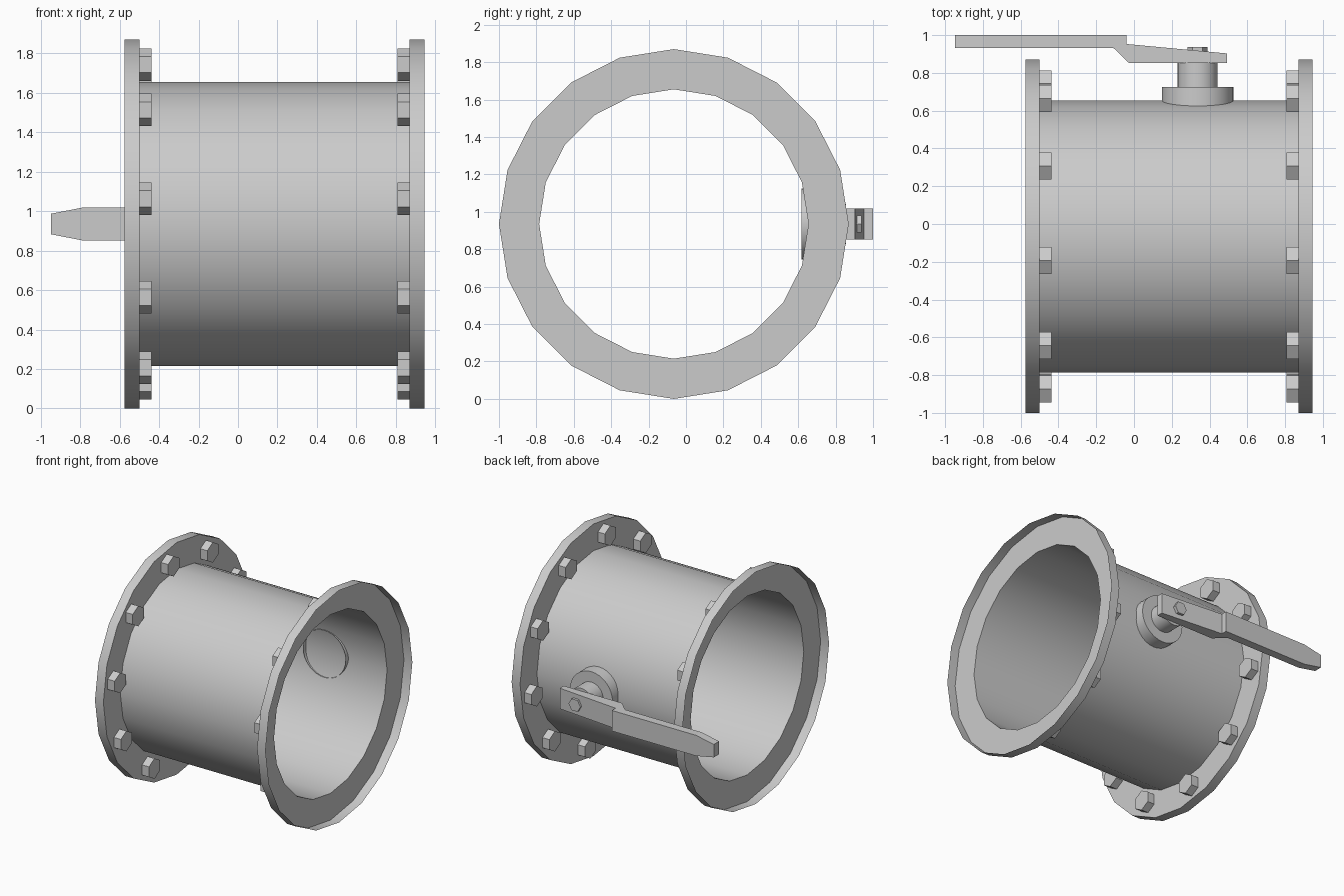
import bpy
import math
from mathutils import Vector

if "Cube" in bpy.data.objects:
    bpy.data.objects.remove(bpy.data.objects["Cube"])

CY, CZ = -0.065, 0.935        # pipe axis
STEM_X = 0.337                # handle stem position
SIDES = 20

metal = bpy.data.materials.new("grey metal")
metal.use_nodes = True
metal.diffuse_color = (0.6, 0.6, 0.6, 1)
metal.node_tree.nodes["Principled BSDF"].inputs["Base Color"].default_value = (0.6, 0.6, 0.6, 1)


def make(name, verts, faces, smooth=False):
    mesh = bpy.data.meshes.new(name)
    mesh.from_pydata(verts, [], faces)
    mesh.materials.append(metal)
    obj = bpy.data.objects.new(name, mesh)
    bpy.context.collection.objects.link(obj)
    if smooth:
        bpy.ops.object.select_all(action='DESELECT')
        obj.select_set(True)
        bpy.context.view_layer.objects.active = obj
        bpy.ops.object.shade_smooth_by_angle(angle=math.radians(35))
    return obj


def bridge(a, b, n):
    """Quads joining two n-sided loops that start at indices a and b."""
    return [(a + i, a + (i + 1) % n, b + (i + 1) % n, b + i) for i in range(n)]


def loop_x(x, radius, n, cy=CY, cz=CZ):
    """Loop around the x axis, with a corner at the top."""
    angles = [2 * math.pi * i / n for i in range(n)]
    return [(x, cy - radius * math.sin(a), cz + radius * math.cos(a)) for a in angles]


def loop_y(y, radius, n):
    """Loop around the handle stem."""
    angles = [2 * math.pi * i / n for i in range(n)]
    return [(STEM_X + radius * math.cos(a), y, CZ + radius * math.sin(a)) for a in angles]


def prism(name, start, end, smooth=False):
    """Solid between two matching loops, left open at the start."""
    n = len(start)
    faces = bridge(0, n, n) + [tuple(range(n, 2 * n))]
    # Wind the faces outwards
    axis = Vector(end[0]) - Vector(start[0])
    turn = (Vector(start[1]) - Vector(start[0])).cross(Vector(start[2]) - Vector(start[1]))
    if axis.dot(turn) < 0:
        faces = [tuple(reversed(f)) for f in faces]
    return make(name, start + end, faces, smooth)


# Open pipe, a single sheet between the flange plates
make("pipe", loop_x(-0.5, 0.72, SIDES) + loop_x(0.87, 0.72, SIDES),
     [tuple(reversed(f)) for f in bridge(0, SIDES, SIDES)], True)

# Flanges: a ring plate with a rim turned outwards, and ten hexagonal bolts
for side, outer_x, inner_x, bolt_x in (("right", -0.575, -0.5, -0.438),
                                       ("left", 0.945, 0.87, 0.808)):
    loops = (loop_x(inner_x, 0.72, SIDES) + loop_x(inner_x, 0.935, SIDES)
             + loop_x(outer_x, 0.935, SIDES))
    faces = bridge(0, SIDES, SIDES) + bridge(SIDES, 2 * SIDES, SIDES)
    if outer_x > inner_x:
        faces = [tuple(reversed(f)) for f in faces]
    make(side + "_flange", loops, faces, True)
    for k in range(10):
        a = math.radians(9 + 36 * k)
        y, z = CY - 0.818 * math.sin(a), CZ + 0.818 * math.cos(a)
        prism(f"{side}_bolt_{k + 1}", loop_x(inner_x, 0.082, 6, y, z),
              loop_x(bolt_x, 0.082, 6, y, z))

# Stem of the handle, its base open towards the pipe
prism("stem_base", loop_y(0.618, 0.19, 32), loop_y(0.725, 0.19, 32), True)
prism("stem", loop_y(0.725, 0.106, 32), loop_y(0.855, 0.106, 32), True)
prism("handle_bolt", loop_y(0.88, 0.053, 6), loop_y(0.938, 0.053, 6))

# Cranked lever with a narrowed tip
TIP = -0.948
profile = [(TIP, 0.933), (-0.79, 0.933), (-0.11, 0.933), (-0.027, 0.853), (0.492, 0.853),
           (0.492, 0.903), (-0.04, 0.953), (-0.04, 1.0), (-0.79, 1.0), (TIP, 1.0)]


def lever_side(sign):
    return [(x, y, CZ + sign * (0.052 if x == TIP else 0.083)) for x, y in profile]


n = len(profile)
faces = bridge(0, n, n)
# Split the flat sides into tip, grip and cranked end
for part in ((0, 1, 8, 9), (1, 2, 7, 8), (2, 3, 4, 5, 6, 7)):
    faces += [tuple(reversed(part)), tuple(i + n for i in part)]
make("handle", lever_side(-1) + lever_side(1), faces)
